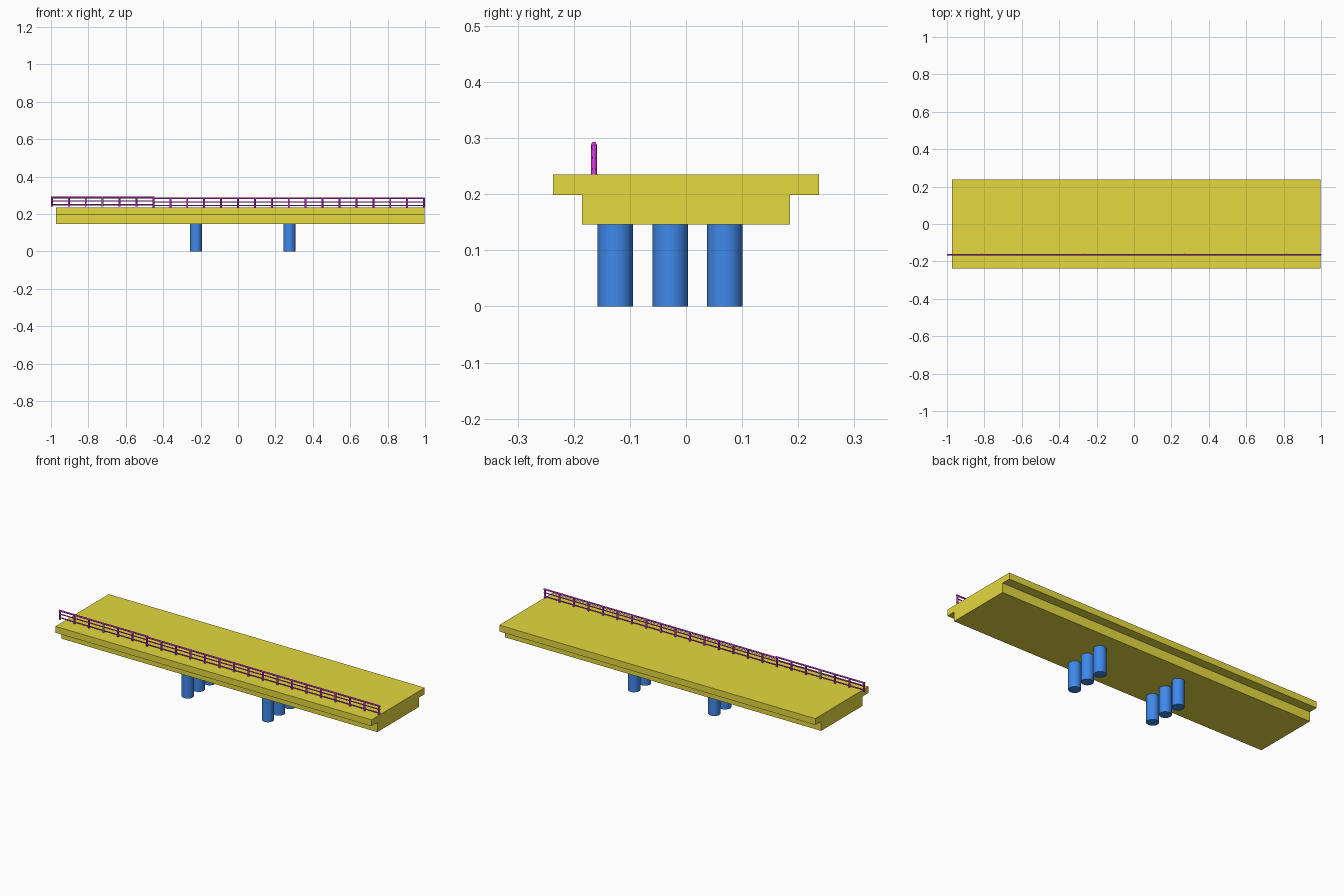
import bpy, bmesh, math
from mathutils import Matrix, Vector

if "Cube" in bpy.data.objects:
    bpy.data.objects.remove(bpy.data.objects["Cube"])


def material(name, rgb):
    m = bpy.data.materials.new(name)
    m.diffuse_color = (*rgb, 1)
    m.use_nodes = True
    m.node_tree.nodes["Principled BSDF"].inputs["Base Color"].default_value = m.diffuse_color
    return m


YELLOW = material("deck_yellow", (0.78, 0.69, 0.05))
BLUE = material("column_blue", (0.05, 0.25, 0.83))
PURPLE = material("railing_purple", (0.72, 0.04, 0.76))
GREY = None


def finish(name, bm, mat, smooth=False):
    bmesh.ops.recalc_face_normals(bm, faces=bm.faces)
    for f in bm.faces:
        f.smooth = smooth and len(f.verts) == 4
    if smooth:
        for e in bm.edges:
            e.smooth = e.calc_face_angle(0) < math.radians(50)
    me = bpy.data.meshes.new(name)
    bm.to_mesh(me)
    bm.free()
    ob = bpy.data.objects.new(name, me)
    bpy.context.collection.objects.link(ob)
    if mat:
        me.materials.append(mat)
    return ob


def rod(bm, a, b, r, sides=12):
    """Capped cylinder between two points."""
    a, b = Vector(a), Vector(b)
    rot = (b - a).to_track_quat('Z', 'Y').to_matrix().to_4x4()
    bmesh.ops.create_cone(bm, cap_ends=True, segments=sides, radius1=r, radius2=r,
                          depth=(b - a).length,
                          matrix=Matrix.Translation((a + b) / 2) @ rot)


# Deck: T-shaped profile extruded along the span
X0, X1 = -0.972, 0.998
half = [(0.185, 0.146), (0.185, 0.199), (0.237, 0.199), (0.237, 0.235)]
profile = half + [(-y, z) for y, z in reversed(half)]
bm = bmesh.new()
face = bm.faces.new([bm.verts.new((X0, y, z)) for y, z in profile])
ext = bmesh.ops.extrude_face_region(bm, geom=[face], use_keep_orig=True)
bmesh.ops.translate(bm, vec=(X1 - X0, 0, 0),
                    verts=[v for v in ext["geom"] if isinstance(v, bmesh.types.BMVert)])
finish("deck", bm, YELLOW)

# Columns: two rows of three round piers
for row, x in enumerate((-0.225, 0.275)):
    for i, y in enumerate((-0.126, -0.028, 0.069)):
        bm = bmesh.new()
        rod(bm, (x, y, 0), (x, y, 0.147), 0.0315, 32)
        finish(f"column_{row + 1}_{i + 1}", bm, BLUE, True)

# Railing: the left section sits slightly higher than the right one
Y = -0.164
START, END, BAYS, SPLIT = -0.995, 0.995, 22, 6
step = (END - START) / BAYS


def railing(name, first, last, base, grey_post=None):
    xa, xb = START + first * step, START + last * step
    bm = bmesh.new()
    for h in (0.010, 0.030, 0.049):
        r = 0.0045 if h > 0.04 else 0.003
        rod(bm, (xa - 0.005, Y, base + h), (xb + 0.005, Y, base + h), r)
    finish(name + "_rails", bm, PURPLE, True)
    bm = bmesh.new()
    for i in range(first, last + 1):
        if i != grey_post:
            x = START + i * step
            rod(bm, (x, Y, base), (x, Y, base + 0.049), 0.005)
    finish(name + "_posts", bm, PURPLE, True)


railing("left_railing", 0, SPLIT, 0.240, grey_post=3)
railing("right_railing", SPLIT, BAYS, 0.235)

# Single uncoloured post in the left section
bm = bmesh.new()
gx = START + 3 * step
rod(bm, (gx, Y, 0.240), (gx, Y, 0.289), 0.005)
finish("grey_post", bm, GREY, True)
